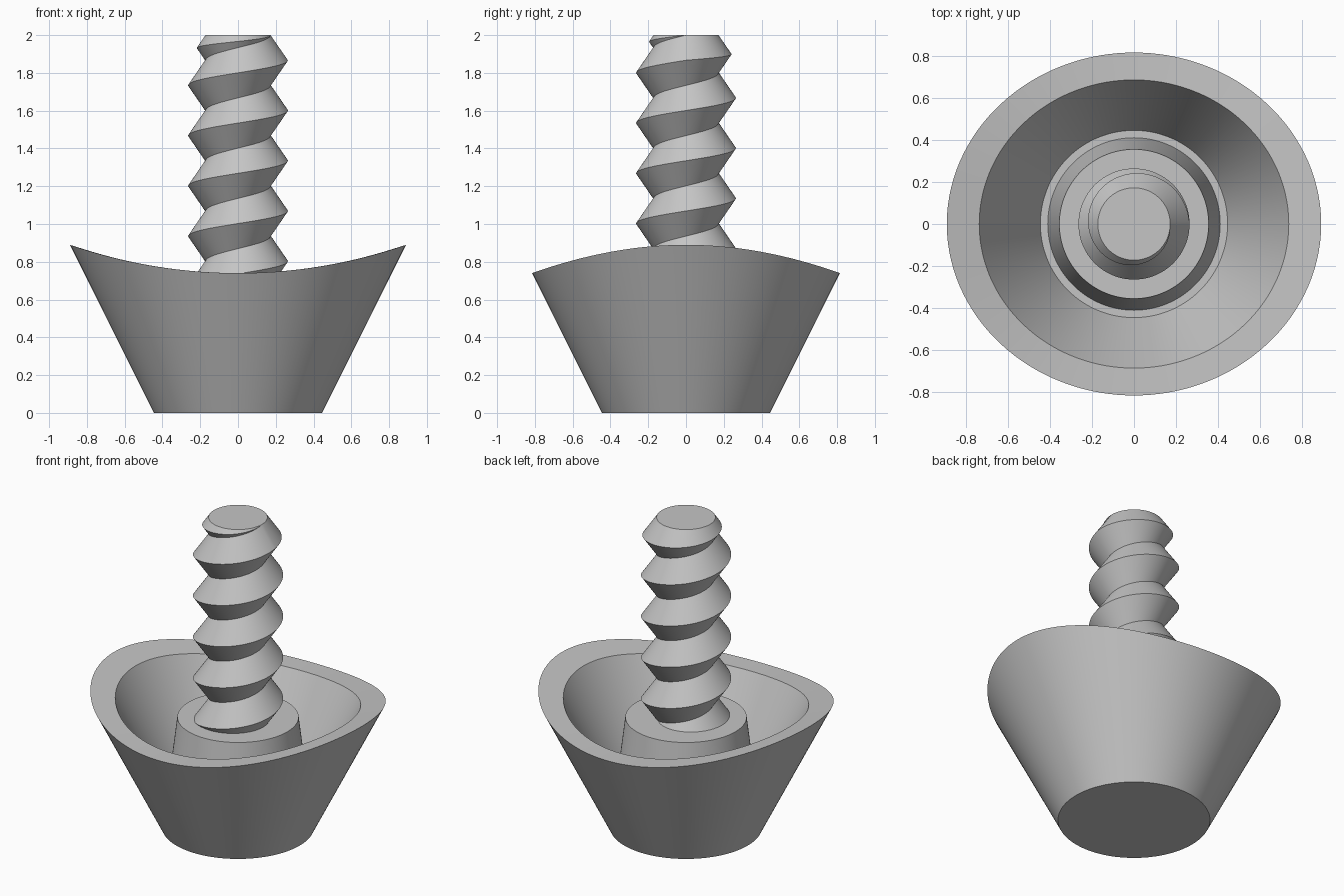
import bpy
import bmesh
from math import cos, sin, pi, sqrt

cube = bpy.data.objects.get("Cube")
if cube:
    bpy.data.objects.remove(cube, do_unlink=True)

SEG = 128                      # segments round every part

# Single plain grey
grey = bpy.data.materials.new("plain grey")
grey.use_nodes = True
colour = (0.56, 0.56, 0.56, 1)
grey.diffuse_color = colour
grey.node_tree.nodes["Principled BSDF"].inputs["Base Color"].default_value = colour


def finish(name, bm):
    """Clean the mesh, shade it and place it in the scene."""
    bmesh.ops.remove_doubles(bm, verts=bm.verts, dist=0.0001)
    bmesh.ops.holes_fill(bm, edges=[e for e in bm.edges if e.is_boundary], sides=0)
    bmesh.ops.recalc_face_normals(bm, faces=bm.faces)
    mesh = bpy.data.meshes.new(name)
    bm.to_mesh(mesh)
    bm.free()
    mesh.materials.append(grey)
    obj = bpy.data.objects.new(name, mesh)
    bpy.context.collection.objects.link(obj)
    bpy.ops.object.select_all(action='DESELECT')
    obj.select_set(True)
    bpy.context.view_layer.objects.active = obj
    bpy.ops.object.shade_smooth_by_angle(angle=pi / 6)
    return obj


def polar(r, a, z):
    return (r * cos(a), r * sin(a), z)


def rim_point(base_r, a):
    """Where a flaring wall meets the arched rim, curved along x."""
    z, arch = 0.74, 2.72
    for _ in range(20):
        r = base_r + z / 2
        z = 0.74 + arch - sqrt(arch ** 2 - (r * cos(a)) ** 2)
    return base_r + z / 2, z


def lathe(name, profile):
    """Spin a profile whose (radius, height) points may vary with angle."""
    bm = bmesh.new()
    columns = []
    for i in range(SEG):
        a = 2 * pi * i / SEG
        columns.append([bm.verts.new(polar(r, a, z)) for r, z in profile(a)])
    for i, col in enumerate(columns):
        nxt = columns[(i + 1) % SEG]
        for j in range(len(col) - 1):
            bm.faces.new((col[j], nxt[j], nxt[j + 1], col[j + 1]))
    for j in (0, -1):
        bm.faces.new([c[j] for c in columns])
    return finish(name, bm)


# Flared cup with an arched rim, hollow inside, and a tapered central boss
lathe("cup_and_boss", lambda a: [
    (0.445, 0), rim_point(0.445, a), rim_point(0.315, a),
    (0.445, 0.26), (0.41, 0.26), (0.355, 0.71)])

# Screw: one helical V thread, its last turn fading into a chamfered tip
PITCH, TURNS, TOP = 0.266, 7, 2.0
ROOT_R, CREST_R = 0.172, 0.264
full_top = TOP - PITCH / 2
slope = (CREST_R - ROOT_R) / (PITCH / 2)

bm = bmesh.new()
crest, root = [], []
for i in range(SEG * TURNS + 1):
    a = 2 * pi * i / SEG
    z = full_top + PITCH * (i / SEG - TURNS + 1)
    root.append(bm.verts.new(polar(ROOT_R, a, min(z + PITCH / 2, TOP))))
    r = CREST_R
    if z > full_top:
        z = (z - PITCH / 2 + TOP) / 2
        r = ROOT_R + slope * (TOP - z)
    crest.append(bm.verts.new(polar(r, a, z)))
for i in range(SEG * TURNS):
    bm.faces.new((crest[i], crest[i + 1], root[i + 1], root[i]))
    if i < SEG * (TURNS - 1):
        k = i + SEG
        bm.faces.new((root[i], root[i + 1], crest[k + 1], crest[k]))
finish("threaded_post", bm)
